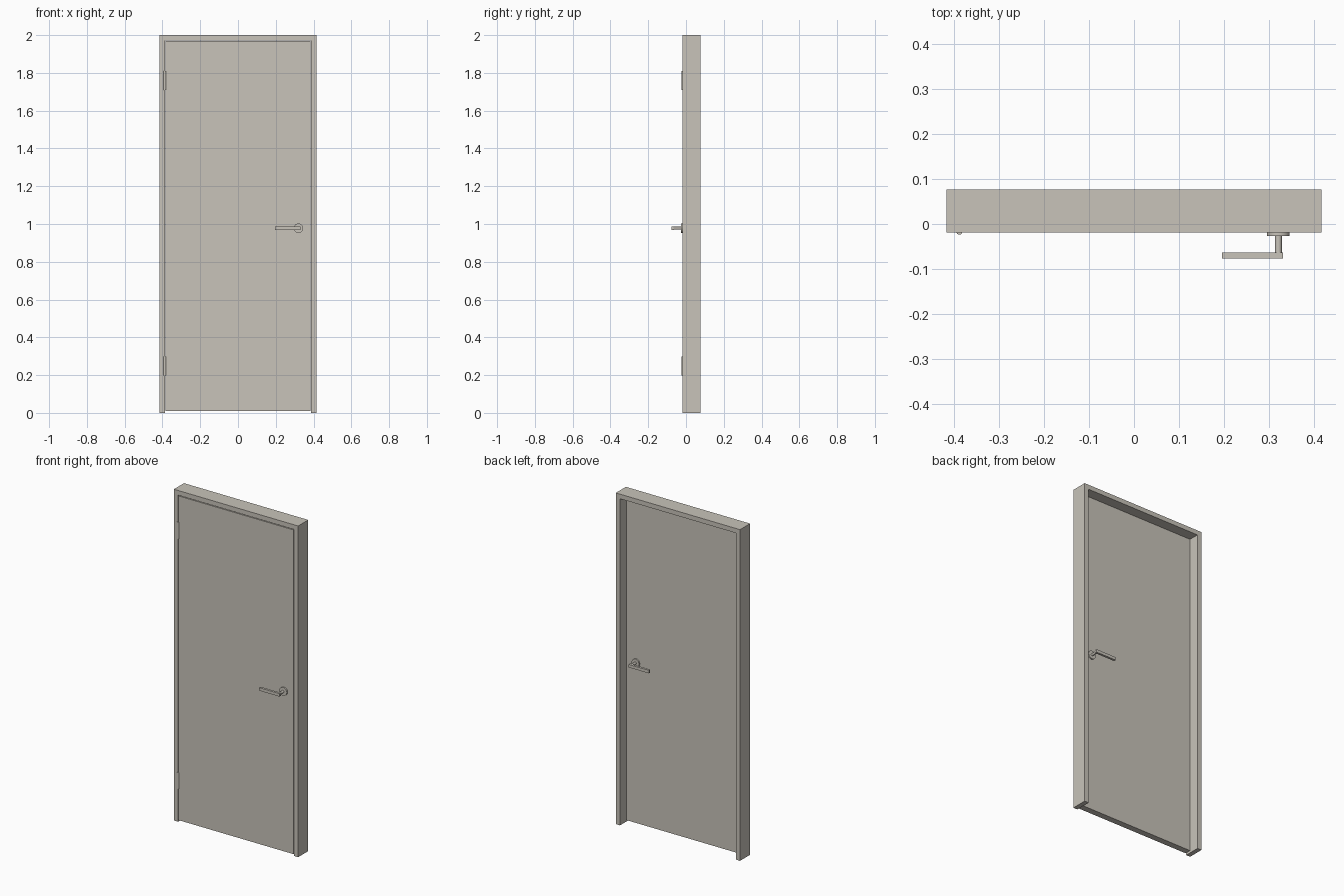
import bpy, bmesh
from mathutils import Matrix, Vector

old = bpy.data.objects.get("Cube")
if old:
    bpy.data.objects.remove(old, do_unlink=True)

paint = bpy.data.materials.new("warm_grey")
paint.use_nodes = True
COLOUR = (0.58, 0.55, 0.49, 1)
paint.diffuse_color = COLOUR
paint.node_tree.nodes["Principled BSDF"].inputs["Base Color"].default_value = COLOUR

W, H = 0.415, 2.0            # frame half width and height
FRONT, BACK = -0.019, 0.077  # frame depth
JAMB, GAP = 0.028, 0.004


def finish(name, bm):
    bmesh.ops.recalc_face_normals(bm, faces=bm.faces)
    mesh = bpy.data.meshes.new(name)
    bm.to_mesh(mesh)
    bm.free()
    mesh.materials.append(paint)
    obj = bpy.data.objects.new(name, mesh)
    bpy.context.collection.objects.link(obj)
    return obj


def box(name, lo, hi):
    lo, hi = Vector(lo), Vector(hi)
    bm = bmesh.new()
    bmesh.ops.create_cube(bm, size=1, matrix=Matrix.Translation((lo + hi) / 2)
                          @ Matrix.Diagonal((*(hi - lo), 1)))
    return finish(name, bm)


def cylinder(name, centre, radius, length, along_y=True):
    bm = bmesh.new()
    turn = Matrix.Rotation(1.5707963, 4, 'X') if along_y else Matrix()
    bmesh.ops.create_cone(bm, cap_ends=True, segments=24, radius1=radius, radius2=radius,
                          depth=length, matrix=Matrix.Translation(centre) @ turn)
    obj = finish(name, bm)
    bpy.ops.object.select_all(action='DESELECT')
    obj.select_set(True)
    bpy.context.view_layer.objects.active = obj
    bpy.ops.object.shade_smooth_by_angle()
    return obj


# Frame: an inverted U extruded through the wall depth
inner, top = W - JAMB, H - JAMB
bm = bmesh.new()
outline = [(-W, 0), (-W, H), (W, H), (W, 0), (inner, 0), (inner, top), (-inner, top), (-inner, 0)]
face = bm.faces.new([bm.verts.new((x, FRONT, z)) for x, z in outline])
new = bmesh.ops.extrude_face_region(bm, geom=[face])["geom"]
bmesh.ops.translate(bm, vec=(0, BACK - FRONT, 0),
                    verts=[v for v in new if isinstance(v, bmesh.types.BMVert)])
finish("door_frame", bm)

# Door leaf, flush with the front of the frame
box("door_leaf", (GAP - inner, FRONT, 0.01), (inner - GAP, -FRONT, top - GAP))

# Lever handle on each face
HX, HZ = 0.32, 0.978
for side, s in (("front", -1), ("back", 1)):
    cylinder(side + "_rosette", (HX, s * 0.023, HZ), 0.025, 0.008)
    cylinder(side + "_handle_stem", (HX, s * 0.046, HZ), 0.0075, 0.04)
    y = sorted((s * 0.063, s * 0.0765))
    box(side + "_lever", (0.195, y[0], HZ - 0.009), (0.33, y[1], HZ + 0.009))

# Hinge knuckles
for place, z in (("lower", 0.248), ("upper", 1.76)):
    cylinder(place + "_hinge", (-0.387, -0.0165, z), 0.007, 0.1, along_y=False)
